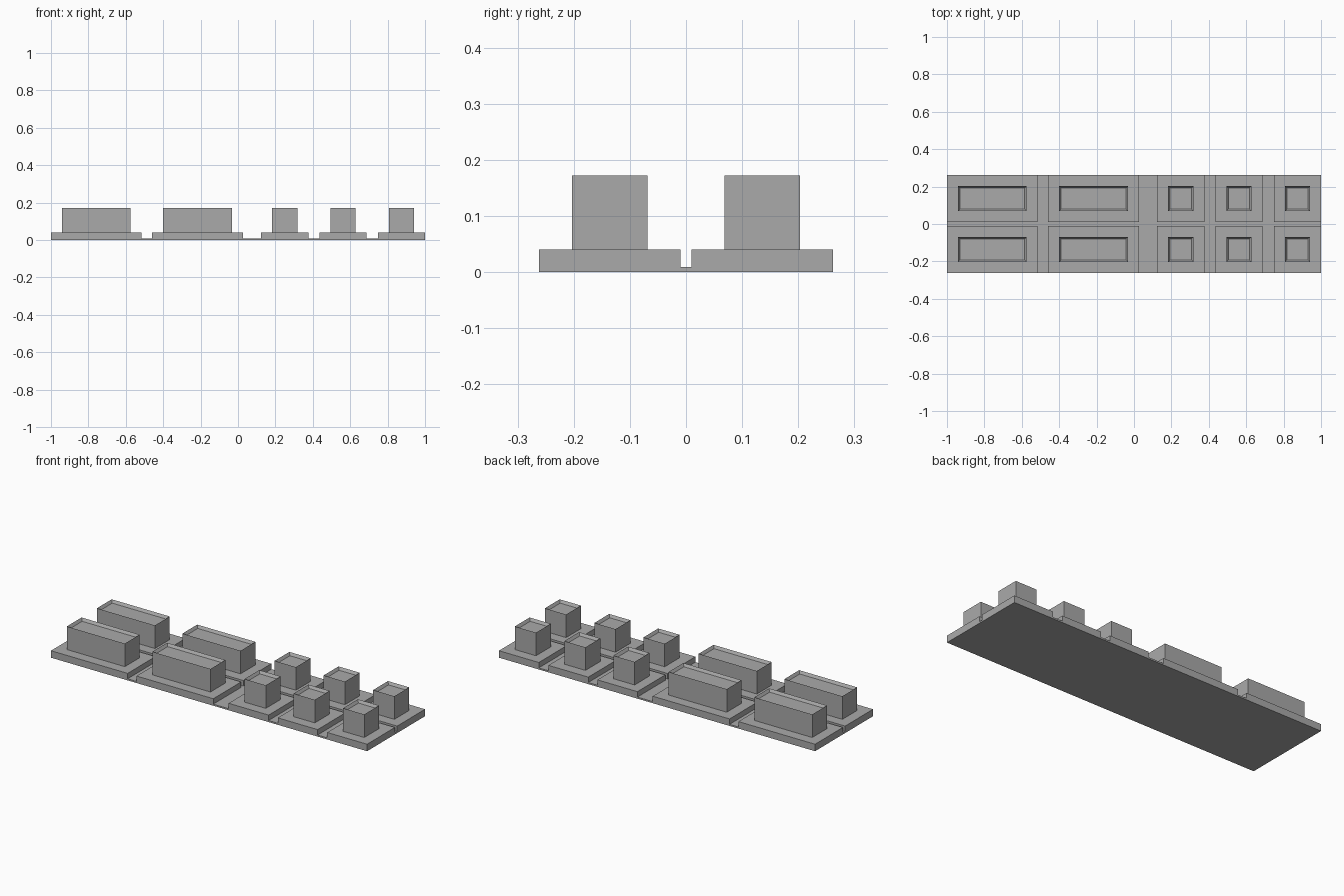
import bpy
import bmesh

cube = bpy.data.objects.get("Cube")
if cube:
    bpy.data.objects.remove(cube, do_unlink=True)

grey = bpy.data.materials.new("plain grey")
grey.use_nodes = True
colour = (0.4, 0.4, 0.4, 1)
grey.diffuse_color = colour
grey.node_tree.nodes["Principled BSDF"].inputs["Base Color"].default_value = colour

HALF_DEPTH = 0.262
GAP = 0.01        # half the channel between the two rows
BASE_TOP = 0.009
PAD_TOP = 0.04
BLOCK_TOP = 0.172
MARGIN = 0.059    # pad edge to block wall
CHAMFER = 0.015


def box(name, x0, x1, y0, y1, z0, z1, chamfer=0):
    """Axis-aligned box, optionally with its top rim chamfered."""
    bm = bmesh.new()
    bmesh.ops.create_cube(bm, size=1)
    for v in bm.verts:
        v.co.x = x1 if v.co.x > 0 else x0
        v.co.y = y1 if v.co.y > 0 else y0
        v.co.z = z1 if v.co.z > 0 else z0
    if chamfer:
        # Draw the top face inwards, then lower the rim around it
        bm.normal_update()
        top = max(bm.faces, key=lambda f: f.calc_center_median().z)
        rim = list(top.verts)
        bmesh.ops.inset_region(bm, faces=[top], thickness=chamfer)
        for v in rim:
            v.co.z = z1 - chamfer
    mesh = bpy.data.meshes.new(name)
    bm.to_mesh(mesh)
    bm.free()
    mesh.materials.append(grey)
    obj = bpy.data.objects.new(name, mesh)
    bpy.context.collection.objects.link(obj)
    return obj


# Thin plate under everything
box("base_plate", -1, 1, -HALF_DEPTH, HALF_DEPTH, 0, BASE_TOP)

# Two long lots and three short ones, repeated in a front and a back row
lots = [(-1, -0.515), (-0.459, 0.027), (0.124, 0.377), (0.435, 0.687), (0.748, 1)]
for row, y0, y1 in (("front", -HALF_DEPTH, -GAP), ("back", GAP, HALF_DEPTH)):
    for i, (x0, x1) in enumerate(lots, 1):
        box(f"{row}_pad_{i}", x0, x1, y0, y1, BASE_TOP, PAD_TOP)
        box(f"{row}_block_{i}", x0 + MARGIN, x1 - MARGIN, y0 + MARGIN, y1 - MARGIN,
            PAD_TOP, BLOCK_TOP, CHAMFER)
